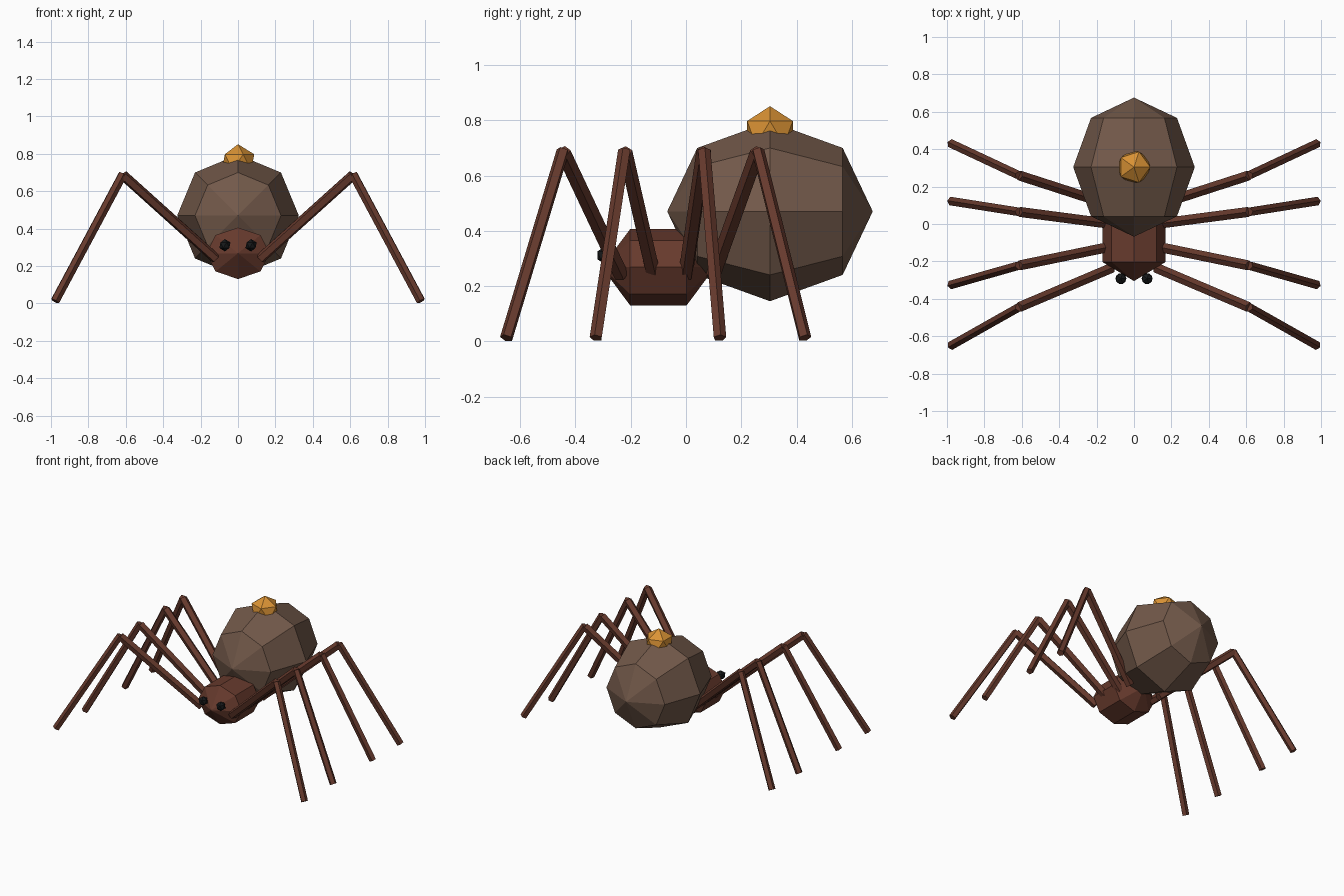
import bpy, bmesh, math
from mathutils import Matrix, Vector

if "Cube" in bpy.data.objects:
    bpy.data.objects.remove(bpy.data.objects["Cube"])


def material(name, rgb):
    m = bpy.data.materials.new(name)
    m.diffuse_color = (*rgb, 1)
    m.use_nodes = True
    m.node_tree.nodes["Principled BSDF"].inputs["Base Color"].default_value = m.diffuse_color
    return m


BROWN = material("dusty_brown", (0.17, 0.10, 0.068))
RED_BROWN = material("red_brown", (0.135, 0.042, 0.026))
ORANGE = material("orange", (0.70, 0.29, 0.035))
BLACK = material("black", (0.008, 0.009, 0.010))


def finish(name, bm, mat):
    bmesh.ops.recalc_face_normals(bm, faces=bm.faces[:])
    mesh = bpy.data.meshes.new(name)
    bm.to_mesh(mesh)
    bm.free()
    mesh.materials.append(mat)
    obj = bpy.data.objects.new(name, mesh)
    bpy.context.collection.objects.link(obj)
    return obj


def lying_sphere(name, center, size, rings, mat):
    """Eight-sided sphere with its poles along y."""
    bm = bmesh.new()
    bmesh.ops.create_uvsphere(bm, u_segments=8, v_segments=rings, radius=1)
    bm.transform(Matrix.Translation(center) @ Matrix.Diagonal((*size, 1))
                 @ Matrix.Rotation(math.pi / 2, 4, 'X'))
    return finish(name, bm, mat)


def ball(name, center, radius, mat):
    bm = bmesh.new()
    bmesh.ops.create_icosphere(bm, subdivisions=1, radius=radius)
    bm.transform(Matrix.Translation(center))
    return finish(name, bm, mat)


def rod(bm, a, b, radius):
    a, b = Vector(a), Vector(b)
    d = b - a
    mat = Matrix.Translation((a + b) / 2) @ d.to_track_quat('Z', 'Y').to_matrix().to_4x4()
    bmesh.ops.create_cone(bm, cap_ends=True, segments=5, radius1=radius,
                          radius2=radius, depth=d.length, matrix=mat)


# Body
lying_sphere("abdomen", (0, 0.304, 0.47), (0.325, 0.372, 0.325), 4, BROWN)
lying_sphere("head", (0, -0.10, 0.268), (0.196, 0.205, 0.159), 3, RED_BROWN)
ball("back_spot", (0, 0.304, 0.754), 0.097, ORANGE)

# Eyes
for side, label in ((-1, "left"), (1, "right")):
    ball(f"{label}_eye", (side * 0.07, -0.292, 0.311), 0.033, BLACK)

# Legs: y of the hip, knee and foot, from front to back
LEGS = [(-0.235, -0.445, -0.65), (-0.12, -0.222, -0.325),
        (0.0, 0.065, 0.122), (0.10, 0.26, 0.43)]
for side, label in ((-1, "left"), (1, "right")):
    for i, (hip, knee, foot) in enumerate(LEGS, 1):
        bm = bmesh.new()
        rod(bm, (side * 0.12, hip, 0.24), (side * 0.615, knee, 0.685), 0.028)
        rod(bm, (side * 0.615, knee, 0.69), (side * 0.978, foot, 0.012), 0.024)
        finish(f"{label}_leg_{i}", bm, RED_BROWN)
